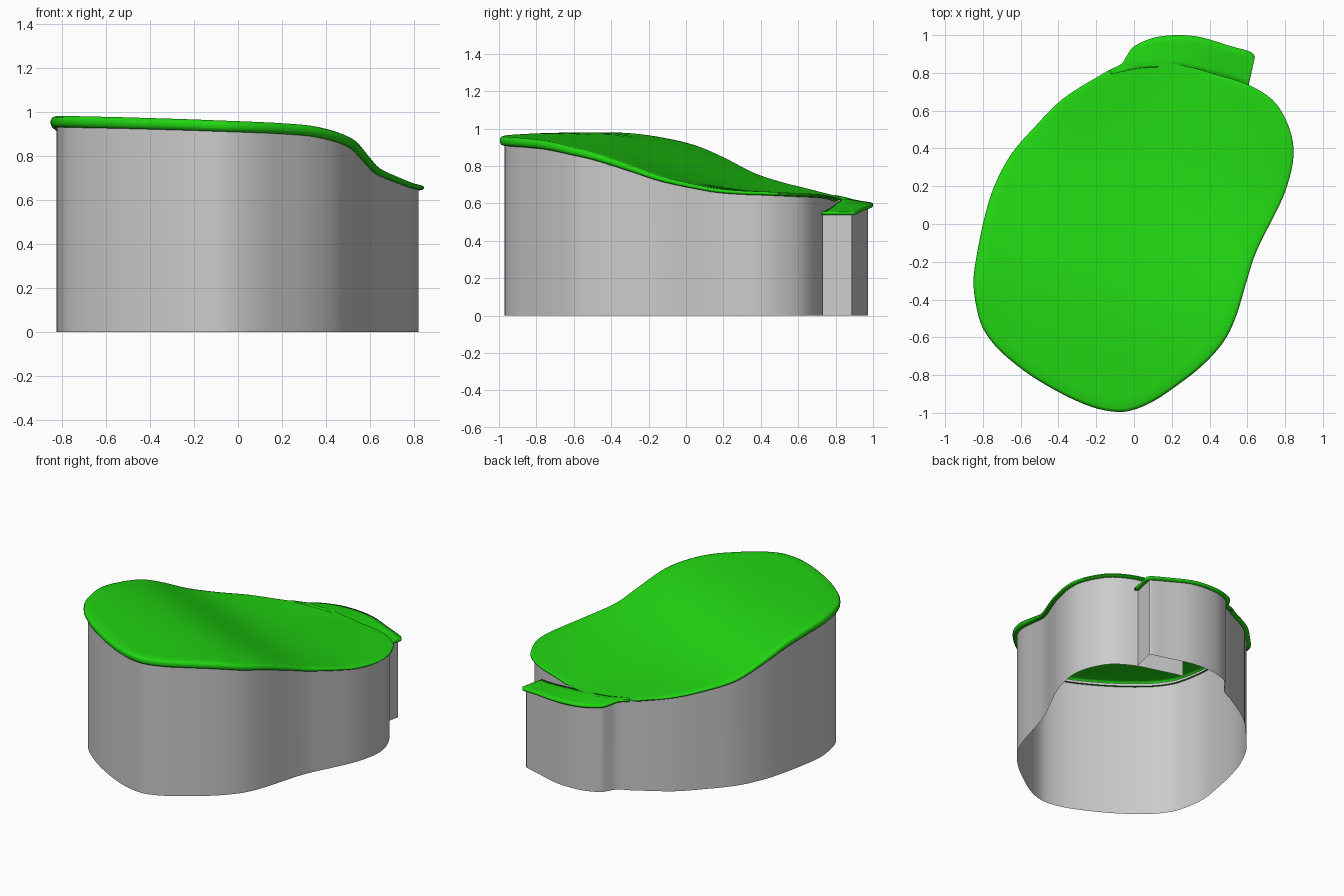
import bpy, math
from mathutils import Vector as V

if "Cube" in bpy.data.objects:
    bpy.data.objects.remove(bpy.data.objects["Cube"])

# Rim of the main surface (x, y, z), counter-clockwise from the front
RIM = [(-.09,-.995,.96),(0,-.983,.957),(.1,-.94,.953),(.2,-.875,.948),(.35,-.76,.935),(.47,-.63,.905),
       (.54,-.49,.87),(.6,-.29,.8),(.65,-.14,.745),(.74,.04,.702),(.8,.17,.678),(.84,.32,.667),
       (.84,.44,.663),(.8,.56,.657),(.73,.66,.653),(.6,.74,.648),(.44,.79,.638),(.28,.835,.622),
       (.1,.86,.626),(-.07,.84,.636),(-.2,.775,.65),(-.38,.66,.68),(-.52,.52,.715),(-.65,.37,.765),
       (-.74,.2,.85),(-.79,.04,.915),(-.83,-.15,.957),(-.85,-.32,.977),(-.82,-.5,.98),(-.77,-.6,.98),
       (-.69,-.69,.978),(-.55,-.8,.975),(-.38,-.9,.97),(-.22,-.97,.965)]
# Outer and inner edges of the low tab at the back, paired
TAB_OUT = [(-.13,.812,.642),(-.065,.85,.634),(-.035,.895,.622),(0,.94,.613),(.1,.985,.606),(.22,1,.6),
           (.35,.99,.592),(.5,.945,.575),(.615,.912,.558),(.64,.885,.555)]
TAB_IN = [(-.12,.795,.645),(-.05,.81,.639),(0,.82,.634),(.04,.825,.631),(.12,.83,.626),(.22,.83,.618),
          (.3,.815,.608),(.42,.785,.586),(.54,.75,.565),(.605,.725,.555)]
K = 4


def spline(pts, closed):
    """Catmull-Rom samples through the points."""
    n, out = len(pts), []
    g = lambda i: V(pts[i % n] if closed else pts[max(0, min(n - 1, i))])
    for i in range(n if closed else n - 1):
        a, b, c, d = g(i - 1), g(i), g(i + 1), g(i + 2)
        for k in range(K):
            t = k / K
            out.append(.5 * (2*b + (c - a)*t + (2*a - 5*b + 4*c - d)*t*t + (3*b - a - 3*c + d)*t**3))
    return out if closed else out + [V(pts[-1])]


def normals(p, closed, side=1):
    n, out = len(p), []
    for i in range(n):
        a, b = (p[i - 1], p[(i + 1) % n]) if closed else (p[max(0, i - 1)], p[min(n - 1, i + 1)])
        t = b - a
        out.append(V((t.y, -t.x, 0)).normalized() * side)
    return out


def grid(name, rows, closed=False, mat=None, cap=None):
    """Skin rows of points; optional centre point closes the first row."""
    n = len(rows[0])
    verts = [v for r in rows for v in r]
    faces = [(j*n + i, (j+1)*n + i, (j+1)*n + (i+1) % n, j*n + (i+1) % n)
             for j in range(len(rows) - 1) for i in range(n if closed else n - 1)]
    if cap is not None:
        verts.append(cap)
        faces += [(len(verts) - 1, i, (i+1) % n) for i in range(n)]
    me = bpy.data.meshes.new(name)
    me.from_pydata(verts, [], faces)
    ob = bpy.data.objects.new(name, me)
    bpy.context.collection.objects.link(ob)
    if mat:
        me.materials.append(mat)
    bpy.ops.object.select_all(action='DESELECT')
    ob.select_set(True)
    bpy.context.view_layer.objects.active = ob
    bpy.ops.object.shade_smooth_by_angle(angle=math.radians(50))
    return ob


green = bpy.data.materials.new("green")
green.diffuse_color = (.015, .66, .006, 1)
green.use_nodes = True
green.node_tree.nodes["Principled BSDF"].inputs["Base Color"].default_value = green.diffuse_color

rim = spline(RIM, True)
nrm = normals(rim, True)
N = len(rim)
S0, S1 = 17 * K, 19 * K      # stretch of rim that runs into the tab


def base(x, y):
    return .65 + .32 / (1 + math.exp((.48*x + .88*y + .07) / .17))


resid = [p.z - base(p.x, p.y) for p in rim]


def surf(x, y):
    """Sloping step across the surface, corrected to meet the rim."""
    w = [1 / (((p.x - x)**2 + (p.y - y)**2)**1.5 + 1e-7) for p in rim]
    return V((x, y, base(x, y) + sum(a*b for a, b in zip(w, resid)) / sum(w)))


def thick(i):
    return .001 if S0 - 1 <= i <= S1 + 2 else max(.018, .02 + (rim[i].z - .66) * .1)


# Main top surface with rolled rim
c = V((0, -.05, 0))
edge = [p - n * .018 for p, n in zip(rim, nrm)]
rows = []
for j in range(1, 17):
    f = j / 17
    rows.append([surf(c.x + (p.x - c.x)*f, c.y + (p.y - c.y)*f) for p in edge])
for off, dz in ((.018, 0), (.006, .1), (0, .35), (0, .65), (.006, .9), (.018, 1), (.04, 1)):
    rows.append([p - n*off - V((0, 0, thick(i)*dz)) for i, (p, n) in enumerate(zip(rim, nrm))])
grid("top_surface", rows, True, green, surf(c.x, c.y))

# Low tab that slides under the rim at the back
out, inn = spline(TAB_OUT, False), spline(TAB_IN, False)
tab = grid("back_tab", [[a.lerp(b, j / 5) for a, b in zip(inn, out)] for j in range(6)], False, green)
sol = tab.modifiers.new("thickness", 'SOLIDIFY')
sol.thickness, sol.offset = .016, 1
if tab.data.polygons[0].normal.z > 0:
    sol.offset = -1


def wall(name, path, norm, drop):
    top = [p - n*.026 - V((0, 0, d)) for p, n, d in zip(path, norm, drop)]
    grid(name, [[V((p.x, p.y, 0)) for p in top], top])


# Skirt walls, open underneath
ids = [i % N for i in range(S1, N + S0 + 1)]
wall("main_wall", [rim[i] for i in ids], [nrm[i] for i in ids], [thick(i) * .5 for i in ids])
path = out[:-1] + [out[-1].lerp(inn[-1], t) for t in (0, .1, .5, 1)]
wall("tab_wall", path, normals(path, False, -1), [.008] * len(path))
